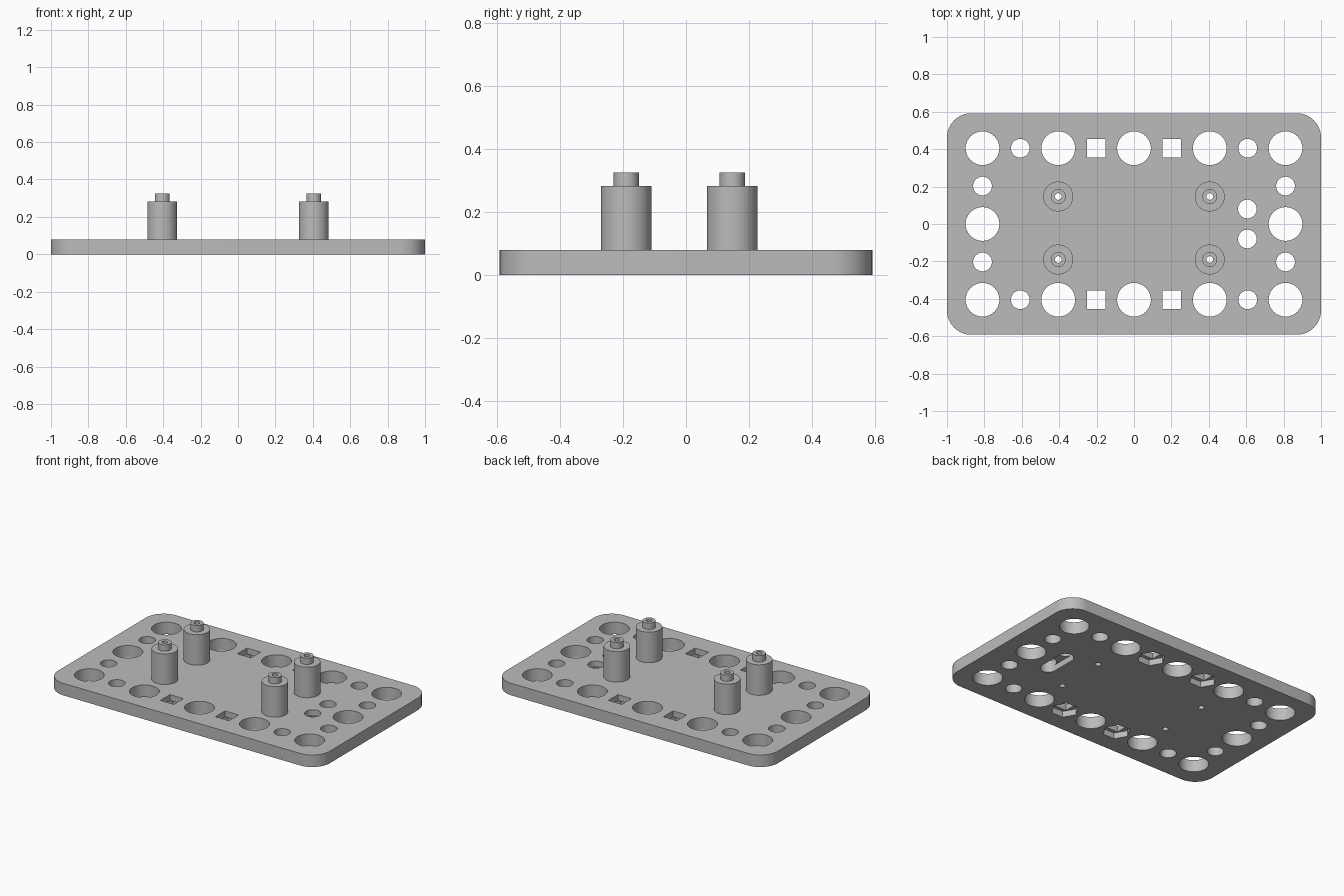
import bpy
import bmesh
import math
from mathutils import Matrix, Vector

cube = bpy.data.objects.get("Cube")
if cube:
    bpy.data.objects.remove(cube, do_unlink=True)

THICK = 0.08
PITCH = 0.405

grey = bpy.data.materials.new("plain_grey")
grey.use_nodes = True
grey.diffuse_color = (0.5, 0.5, 0.5, 1)
grey.node_tree.nodes["Principled BSDF"].inputs["Base Color"].default_value = grey.diffuse_color


def add_object(name, bm):
    bmesh.ops.recalc_face_normals(bm, faces=bm.faces)
    mesh = bpy.data.meshes.new(name)
    bm.to_mesh(mesh)
    bm.free()
    obj = bpy.data.objects.new(name, mesh)
    bpy.context.collection.objects.link(obj)
    mesh.materials.append(grey)
    return obj


def smooth(obj):
    bpy.ops.object.select_all(action="DESELECT")
    obj.select_set(True)
    bpy.context.view_layer.objects.active = obj
    bpy.ops.object.shade_smooth_by_angle(angle=math.radians(30))


def prism(bm, outline, z0, z1):
    """Extrude a flat outline between two heights."""
    face = bm.faces.new([bm.verts.new((x, y, z0)) for x, y in outline])
    up = bmesh.ops.extrude_face_region(bm, geom=[face])["geom"]
    verts = [v for v in up if isinstance(v, bmesh.types.BMVert)]
    bmesh.ops.translate(bm, verts=verts, vec=(0, 0, z1 - z0))


def rounded(cx, cy, hx, hy, r, steps):
    """Rectangle outline with round corners; hx = hy = r gives a circle."""
    pts = []
    for k, (sx, sy) in enumerate(((1, 1), (-1, 1), (-1, -1), (1, -1))):
        for i in range(steps + 1):
            a = (k + i / steps) * math.pi / 2
            p = (round(cx + sx * (hx - r) + r * math.cos(a), 6),
                 round(cy + sy * (hy - r) + r * math.sin(a), 6))
            if p not in pts:
                pts.append(p)
    return pts


def polygon(cx, cy, r, sides, turn=0.0):
    return [(cx + r * math.cos(turn + math.tau * i / sides),
             cy + r * math.sin(turn + math.tau * i / sides)) for i in range(sides)]


def cut(target, name, bm):
    cutter = add_object(name, bm)
    mod = target.modifiers.new(name, "BOOLEAN")
    mod.operation = "DIFFERENCE"
    mod.solver = "EXACT"
    mod.object = cutter
    bpy.context.view_layer.objects.active = target
    bpy.ops.object.modifier_apply(modifier=mod.name)
    bpy.data.objects.remove(cutter, do_unlink=True)


# Base plate
bm = bmesh.new()
prism(bm, rounded(0, 0, 1.0, 0.592, 0.13, 16), 0, THICK)
plate = add_object("base_plate", bm)

# Through holes
posts = [(x, y) for x in (-PITCH, PITCH) for y in (-0.19, 0.147)]
large = [(i * PITCH, s * PITCH) for i in range(-2, 3) for s in (-1, 1)]
large += [(-2 * PITCH, 0), (2 * PITCH, 0)]
small = [(sx * x, sy * y) for x, y in ((0.608, PITCH), (2 * PITCH, 0.203))
         for sx in (-1, 1) for sy in (-1, 1)]
small += [(0.606, -0.08), (0.606, 0.08)]
squares = [(sx * PITCH / 2, sy * PITCH) for sx in (-1, 1) for sy in (-1, 1)]
bm = bmesh.new()
for centres, radius, sides in ((large, 0.09, 64), (small, 0.05, 48), (posts, 0.018, 24)):
    for x, y in centres:
        prism(bm, polygon(x, y, radius, sides), -0.1, 0.2)
for x, y in squares:
    prism(bm, polygon(x, y, 0.05 * math.sqrt(2), 4, math.pi / 4), -0.1, 0.2)
cut(plate, "through_hole_cutter", bm)

# Recesses in the underside
bm = bmesh.new()
for x, y in squares:
    prism(bm, polygon(x, y, 0.085, 6), -0.1, 0.04)
prism(bm, rounded(0.606, 0, 0.05, 0.13, 0.05, 12), -0.1, 0.04)
cut(plate, "recess_cutter", bm)
smooth(plate)

# Standoff posts: a shouldered, bored profile turned about its axis
profile = [(0.018, THICK), (0.018, 0.325), (0.04, 0.325),
           (0.04, 0.283), (0.08, 0.283), (0.08, THICK)]
for i, (x, y) in enumerate(posts):
    bm = bmesh.new()
    ring = [bm.verts.new((r, 0, z)) for r, z in profile]
    edges = [bm.edges.new(pair) for pair in zip(ring, ring[1:])]
    bmesh.ops.spin(bm, geom=ring + edges, cent=(0, 0, 0), axis=(0, 0, 1),
                   angle=math.tau, steps=48, use_duplicate=False)
    bmesh.ops.remove_doubles(bm, verts=bm.verts, dist=0.0001)
    bmesh.ops.transform(bm, matrix=Matrix.Translation(Vector((x, y, 0))), verts=bm.verts)
    smooth(add_object(f"standoff_post_{i + 1}", bm))
